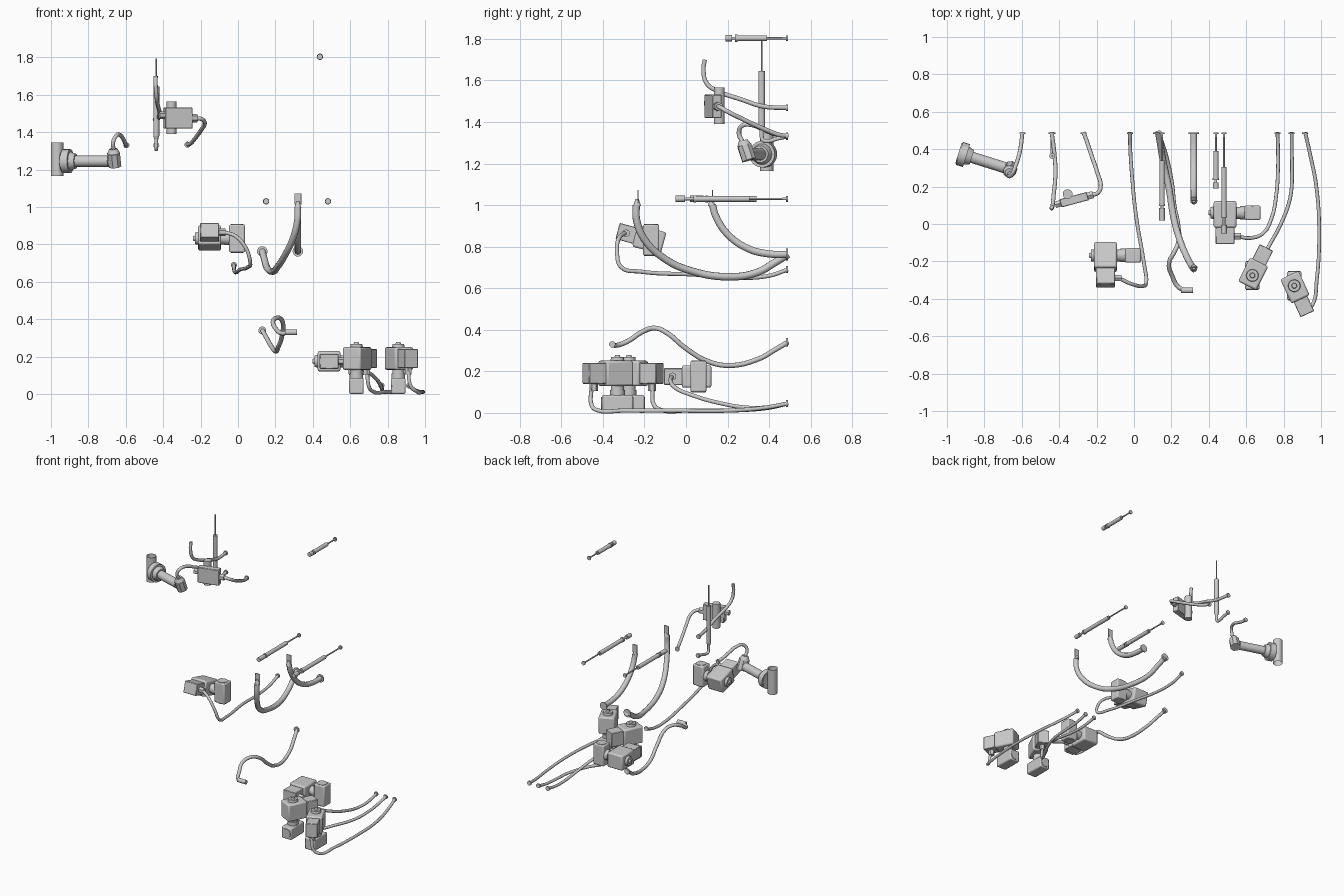
import bpy, math
from mathutils import Vector, Matrix


def finish(name, angle=35):
    o = bpy.context.object
    o.name = name
    bpy.ops.object.shade_smooth_by_angle(angle=math.radians(angle))
    return o


def cyl(name, a, b, r, r2=None, n=20, m=Matrix(), fill='NGON'):
    """Cylinder or cone between two points."""
    a, b = m @ Vector(a), m @ Vector(b)
    bpy.ops.mesh.primitive_cone_add(vertices=n, radius1=r, radius2=r if r2 is None else r2,
                                    depth=(b - a).length, end_fill_type=fill)
    o = bpy.context.object
    o.matrix_world = Matrix.Translation((a + b) / 2) @ (b - a).to_track_quat('Z', 'Y').to_matrix().to_4x4()
    return finish(name)


def box(name, size, center, bevel, m=Matrix(), segs=3):
    bpy.ops.mesh.primitive_cube_add(size=1)
    o = bpy.context.object
    o.data.transform(Matrix.Diagonal((*size, 1)))
    o.matrix_world = m @ Matrix.Translation(center)
    b = o.modifiers.new("bevel", 'BEVEL')
    b.width, b.segments = bevel, segs
    return finish(name)


def tube(name, pts, r, port=0.016):
    """Smooth hose through points; last point gets a port disc."""
    cu = bpy.data.curves.new(name, 'CURVE')
    cu.dimensions = '3D'
    cu.bevel_depth, cu.bevel_resolution, cu.resolution_u = r, 3, 6
    cu.use_fill_caps = True
    s = cu.splines.new('BEZIER')
    s.bezier_points.add(len(pts) - 1)
    for p, c in zip(s.bezier_points, pts):
        p.co = c
        p.handle_left_type = p.handle_right_type = 'AUTO'
    o = bpy.data.objects.new(name, cu)
    bpy.context.collection.objects.link(o)
    bpy.ops.object.select_all(action='DESELECT')
    o.select_set(True)
    bpy.context.view_layer.objects.active = o
    bpy.ops.object.convert(target='MESH')
    finish(name, 50)
    x, y, z = pts[-1]
    cyl(name + "_port", (x, y - 0.008, z), (x, y, z), port)


# Solenoid valves: local X runs to the outlet end, local Z to the top nub
def valve(name, loc, xdir, zdir, coil_axis):
    X, Z = Vector(xdir).normalized(), Vector(zdir).normalized()
    Y = Z.cross(X)
    m = Matrix.Translation(loc) @ Matrix((X, Y, Z)).transposed().to_4x4()
    box(name + "_body", (0.142, 0.108, 0.122), (0.009, 0, 0), 0.01, m, 2)
    box(name + "_outlet", (0.12, 0.08, 0.1), (0.107, 0, 0), 0.003, m, 1)
    cyl(name + "_nub_base", (0, 0, 0.055), (0, 0, 0.078), 0.034, 0.031, m=m)
    cyl(name + "_nub", (0, 0, 0.07), (0, 0, 0.088), 0.017, 0.012, m=m)
    cyl(name + "_fitting", (0.125, 0, -0.04), (0.125, 0, -0.085), 0.02, n=6, m=m)
    cyl(name + "_neck", (0, 0, -0.055), (0, 0, -0.082), 0.032, m=m)
    cyl(name + "_collar", (0, 0, -0.08), (0, 0, -0.11), 0.036, m=m)
    c = Vector(coil_axis)
    k = m @ Matrix.Rotation(math.atan2(c.dot(Y), c.dot(X)), 4, 'Z')
    box(name + "_coil", (0.15, 0.078, 0.084), (0, 0, -0.147), 0.008, k, 2)
    cyl(name + "_coil_core", (-0.078, 0, -0.147), (0.078, 0, -0.147), 0.033, n=24, m=k)


valve("valve_1", (-0.152, -0.168, 0.832), (0, -1, 0.27), (-1, 0, 0), (0, 0, 1))
valve("valve_2", (0.487, 0.06, 0.175), (0, -1, 0), (-1, 0, 0), (0, 0, 1))
valve("valve_3", (0.633, -0.275, 0.19), (0.447, 0.894, 0), (0, 0, 1), (0, 1, 0))
valve("valve_4", (0.857, -0.33, 0.19), (0.42, -0.907, 0), (0, 0, 1), (0, 1, 0))

# Valve lines running to the back wall
tube("valve_1_line", [(-0.07, -0.295, 0.865), (-0.01, -0.322, 0.842), (0.045, -0.332, 0.775), (0.066, -0.31, 0.70),
     (0.055, -0.22, 0.68), (0.01, 0.05, 0.665), (-0.01, 0.25, 0.65), (-0.02, 0.4, 0.66), (-0.022, 0.49, 0.69)], 0.01)
tube("valve_2_line", [(0.56, -0.068, 0.175), (0.62, -0.075, 0.155), (0.69, -0.05, 0.12), (0.735, 0.03, 0.085),
     (0.76, 0.15, 0.05), (0.77, 0.3, 0.025), (0.77, 0.4, 0.028), (0.767, 0.49, 0.045)], 0.01)
tube("valve_3_line", [(0.69, -0.16, 0.12), (0.70, -0.155, 0.04), (0.72, -0.12, 0.014), (0.785, 0, 0.011),
     (0.835, 0.14, 0.011), (0.845, 0.3, 0.015), (0.843, 0.4, 0.025), (0.843, 0.49, 0.045)], 0.01)
tube("valve_4_line", [(0.91, -0.455, 0.12), (0.925, -0.455, 0.04), (0.955, -0.43, 0.014), (0.977, -0.3, 0.011),
     (0.99, -0.05, 0.011), (0.975, 0.2, 0.011), (0.94, 0.38, 0.025), (0.915, 0.49, 0.045)], 0.01)

# Large hoses with flattened tabs
tube("long_hose", [(0.32, -0.24, 1.0), (0.318, -0.238, 0.93), (0.295, -0.2, 0.835), (0.25, -0.1, 0.74),
     (0.215, 0.02, 0.685), (0.185, 0.2, 0.655), (0.155, 0.34, 0.675), (0.14, 0.43, 0.725), (0.13, 0.49, 0.762)],
     0.018, 0.028)
tube("short_hose", [(0.32, 0.128, 1.0), (0.32, 0.142, 0.95), (0.32, 0.2, 0.86), (0.32, 0.3, 0.79),
     (0.32, 0.4, 0.765), (0.32, 0.49, 0.763)], 0.018, 0.028)
for name, y in (("long_hose", -0.235), ("short_hose", 0.123)):
    cyl(name + "_taper", (0.32, y, 0.995), (0.32, y, 1.03), 0.0185, 0.008, 16)
    box(name + "_tab", (0.038, 0.006, 0.06), (0.32, y + 0.004, 1.042), 0.002)

# Lower winding hose
tube("lower_hose", [(0.27, -0.355, 0.33), (0.235, -0.335, 0.325), (0.205, -0.28, 0.345), (0.187, -0.21, 0.39),
     (0.215, -0.15, 0.408), (0.237, -0.1, 0.39), (0.235, 0, 0.31), (0.215, 0.1, 0.25), (0.203, 0.21, 0.228),
     (0.175, 0.35, 0.26), (0.15, 0.43, 0.305), (0.13, 0.49, 0.34)], 0.012, 0.021)
cyl("lower_hose_end", (0.25, -0.355, 0.33), (0.315, -0.355, 0.33), 0.015)


# Piston cylinders pointing at the back wall
def strut(name, x, z, tail, body, r):
    for part, a, b, rad in (("tail", tail[0], tail[1], 0.015), ("neck", tail[1], body[0], 0.007),
                            ("gland", body[0], body[0] + 0.012, r + 0.003),
                            ("body", body[0] + 0.01, body[1], r),
                            ("rod", body[1], 0.485, 0.005), ("rod_tip", 0.465, 0.485, 0.006),
                            ("port", 0.482, 0.49, 0.014)):
        cyl(f"{name}_{part}", (x, a, z), (x, b, z), rad)


strut("piston_top", 0.438, 1.803, (0.19, 0.222), (0.235, 0.39), 0.014)
strut("piston_left", 0.15, 1.03, (0.02, 0.085), (0.095, 0.34), 0.014)
strut("piston_right", 0.481, 1.03, (-0.05, -0.005), (0.035, 0.305), 0.014)

# Vertical piston
vx, vy = -0.437, 0.364
cyl("vertical_piston_body", (vx, vy, 1.38), (vx, vy, 1.645), 0.016)
cyl("vertical_piston_rod", (vx, vy, 1.64), (vx, vy, 1.795), 0.004, n=10)
cyl("vertical_piston_cone", (vx, vy, 1.36), (vx, vy, 1.38), 0.01, 0.016)
cyl("vertical_piston_neck", (vx, vy, 1.325), (vx, vy, 1.37), 0.01)
tube("vertical_piston_line", [(vx, vy, 1.335), (vx, 0.37, 1.313), (vx, 0.395, 1.308), (vx, 0.44, 1.32),
     (vx, 0.49, 1.33)], 0.01)
tube("upper_hose", [(-0.44, 0.09, 1.70), (-0.44, 0.084, 1.65), (-0.435, 0.1, 1.585), (-0.43, 0.15, 1.55),
     (-0.42, 0.27, 1.507), (-0.425, 0.37, 1.475), (-0.44, 0.49, 1.468)], 0.011)

# Regulator block
m = Matrix.Translation((-0.32, 0.13, 1.475)) @ Matrix.Rotation(math.radians(15), 4, 'Z')
box("regulator_block", (0.15, 0.045, 0.112), (0, 0, 0), 0.003, m, 1)
cyl("regulator_cylinder", (-0.355, 0.16, 1.39), (-0.355, 0.16, 1.565), 0.026)
cyl("regulator_plug", (-0.105, 0, 0.015), (-0.07, 0, 0.015), 0.02, n=6, m=m)
cyl("regulator_fitting", (0.07, 0, 0), (0.105, 0, 0), 0.022, n=6, m=m)
tube("regulator_line", [(-0.23, 0.155, 1.475), (-0.195, 0.165, 1.47), (-0.178, 0.2, 1.45), (-0.195, 0.27, 1.415),
     (-0.235, 0.39, 1.36), (-0.255, 0.45, 1.338), (-0.27, 0.49, 1.333)], 0.011)

# Pump: open column, drum, shaft, elbow and outlet line
m = Matrix.Translation((-0.967, 0.388, 1.245)) @ Matrix.Rotation(math.atan2(-0.3, 0.954), 4, 'Z')
cyl("pump_column", (-0.967, 0.388, 1.165), (-0.967, 0.388, 1.345), 0.033, n=24, fill='NOTHING')
cyl("pump_drum", (0.03, 0, 0), (0.06, 0, 0), 0.057, n=24, m=m)
cyl("pump_flange", (0.035, 0, 0), (0.075, 0, 0), 0.064, n=24, m=m)
cyl("pump_cone", (0.075, 0, 0), (0.105, 0, 0), 0.05, 0.04, n=24, m=m)
cyl("pump_shaft", (0.1, 0, 0), (0.29, 0, 0), 0.03, m=m)
cyl("pump_neck", (0.28, 0, 0), (0.32, 0, 0), 0.022, m=m)
cyl("pump_elbow", (0.32, 0.012, -0.028), (0.32, -0.012, 0.042), 0.036, n=8, m=m)
cyl("pump_elbow_cap", (0.32, -0.012, 0.042), (0.32, -0.018, 0.066), 0.034, 0.022, n=16, m=m)
tube("pump_line", [(-0.662, 0.275, 1.30), (-0.668, 0.255, 1.345), (-0.65, 0.27, 1.382), (-0.63, 0.32, 1.385),
     (-0.612, 0.38, 1.36), (-0.602, 0.44, 1.338), (-0.597, 0.49, 1.33)], 0.011)
